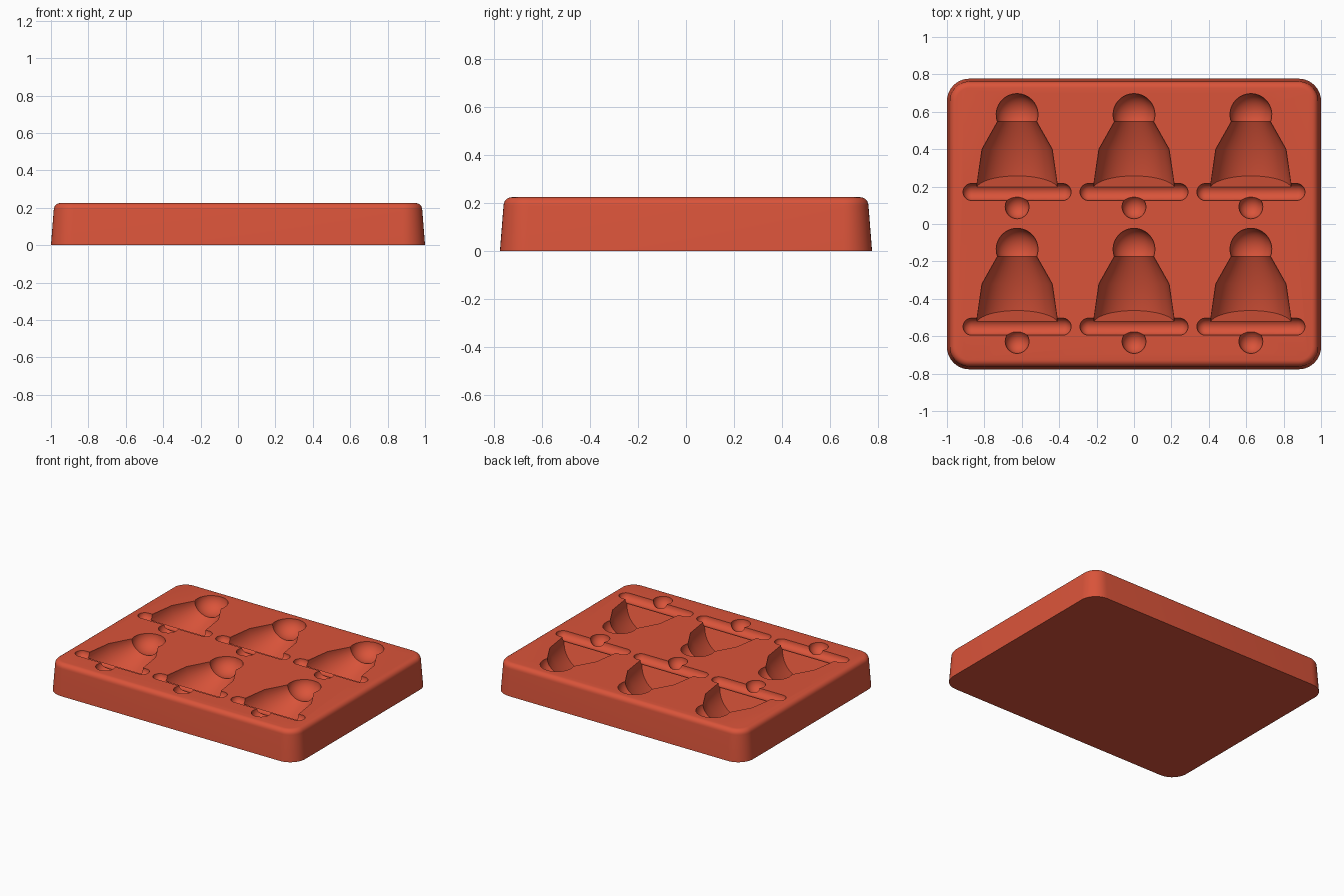
import bpy, bmesh
from math import sin, cos, pi, radians

cube = bpy.data.objects.get("Cube")
if cube:
    bpy.data.objects.remove(cube, do_unlink=True)

TOP = 0.225
CENTRES = [(x, y) for x in (-0.625, 0, 0.625) for y in (0, -0.72)]

red = bpy.data.materials.new("terracotta_red")
red.use_nodes = True
COLOUR = (0.70, 0.088, 0.042, 1)
red.diffuse_color = COLOUR
red.node_tree.nodes["Principled BSDF"].inputs["Base Color"].default_value = COLOUR


def finish(name, bm):
    bmesh.ops.recalc_face_normals(bm, faces=bm.faces)
    mesh = bpy.data.meshes.new(name)
    bm.to_mesh(mesh)
    bm.free()
    mesh.materials.append(red)
    obj = bpy.data.objects.new(name, mesh)
    bpy.context.collection.objects.link(obj)
    return obj


def skin(bm, rings):
    """Join closed rings of points into a capped solid."""
    loops = [[bm.verts.new(p) for p in ring] for ring in rings]
    n = len(loops[0])
    for a, b in zip(loops, loops[1:]):
        for i in range(n):
            j = (i + 1) % n
            bm.faces.new((a[i], a[j], b[j], b[i]))
    bm.faces.new(loops[0][::-1])
    bm.faces.new(loops[-1])


def arc(centre, radius, start, end, steps):
    """Profile points (position along axis, radius) on a circle."""
    angles = [radians(start + (end - start) * i / steps) for i in range(steps + 1)]
    return [(centre + radius * cos(a), max(radius * sin(a), 0.003)) for a in angles]


def cutter(name, profile, place, sides=48):
    """Six copies of a lathed solid; place maps (along, across, height) to x, y, z."""
    bm = bmesh.new()
    angles = [2 * pi * (i + 0.5) / sides for i in range(sides)]
    for cx, cy in CENTRES:
        rings = []
        for t, r in profile:
            ring = [place(t, r * cos(a), r * sin(a)) for a in angles]
            rings.append([(x + cx, y + cy, z + TOP) for x, y, z in ring])
        skin(bm, rings)
    obj = finish(name, bm)
    obj.hide_render = True
    return obj


# Tray block: tapered rounded rectangle with a rolled top edge
def tray_ring(inset, z, radius=0.12, steps=10):
    pts = []
    for k, (sx, sy) in enumerate([(1, 1), (-1, 1), (-1, -1), (1, -1)]):
        for i in range(steps + 1):
            a = pi / 2 * (k + i / steps)
            pts.append((sx * (1 - radius) + (radius - inset) * cos(a),
                        sy * (0.777 - radius) + (radius - inset) * sin(a), z))
    return pts


EDGE = 0.035
rings = [tray_ring(0, 0)]
for i in range(7):
    a = pi / 2 * i / 6
    rings.append(tray_ring(0.015 + EDGE * (1 - cos(a)), TOP - EDGE * (1 - sin(a))))
bm = bmesh.new()
skin(bm, rings)
tray = finish("mould_tray", bm)

# Bell cavity: domed crown, flared sides and a leaning end wall
END = 0.185


def place_bell(t, across, height):
    lean = -0.33 * height if t == END else 0
    return across, t + lean, height * 0.85


bell = cutter("bell_cutter",
              arc(0.585, 0.112, 0, 110, 14) + [(0.40, 0.188), (END, 0.219)], place_bell)

# Rim cavity: a capsule across the mouth of the bell
rim = cutter("rim_cutter",
             arc(0.243, 0.046, 0, 90, 8) + arc(-0.243, 0.046, 90, 180, 8),
             lambda t, across, height: (t, across + 0.171, height), 32)

# Clapper cavity: a ball below the rim
clapper = cutter("clapper_cutter", arc(0.092, 0.064, 0, 180, 18),
                 lambda t, across, height: (across, t, height), 36)

# Carve the cavities and keep only the tray
cutters = (bell, rim, clapper)
for obj in cutters:
    mod = tray.modifiers.new(obj.name, "BOOLEAN")
    mod.operation = "DIFFERENCE"
    mod.solver = "MANIFOLD"
    mod.object = obj
bpy.context.view_layer.update()
carved = bpy.data.meshes.new_from_object(
    tray.evaluated_get(bpy.context.evaluated_depsgraph_get()))
tray.modifiers.clear()
tray.data = carved
for obj in cutters:
    bpy.data.objects.remove(obj, do_unlink=True)

# Smooth shading with crisp cavity edges
bpy.ops.object.select_all(action="DESELECT")
tray.select_set(True)
bpy.context.view_layer.objects.active = tray
bpy.ops.object.shade_smooth_by_angle(angle=radians(30))
